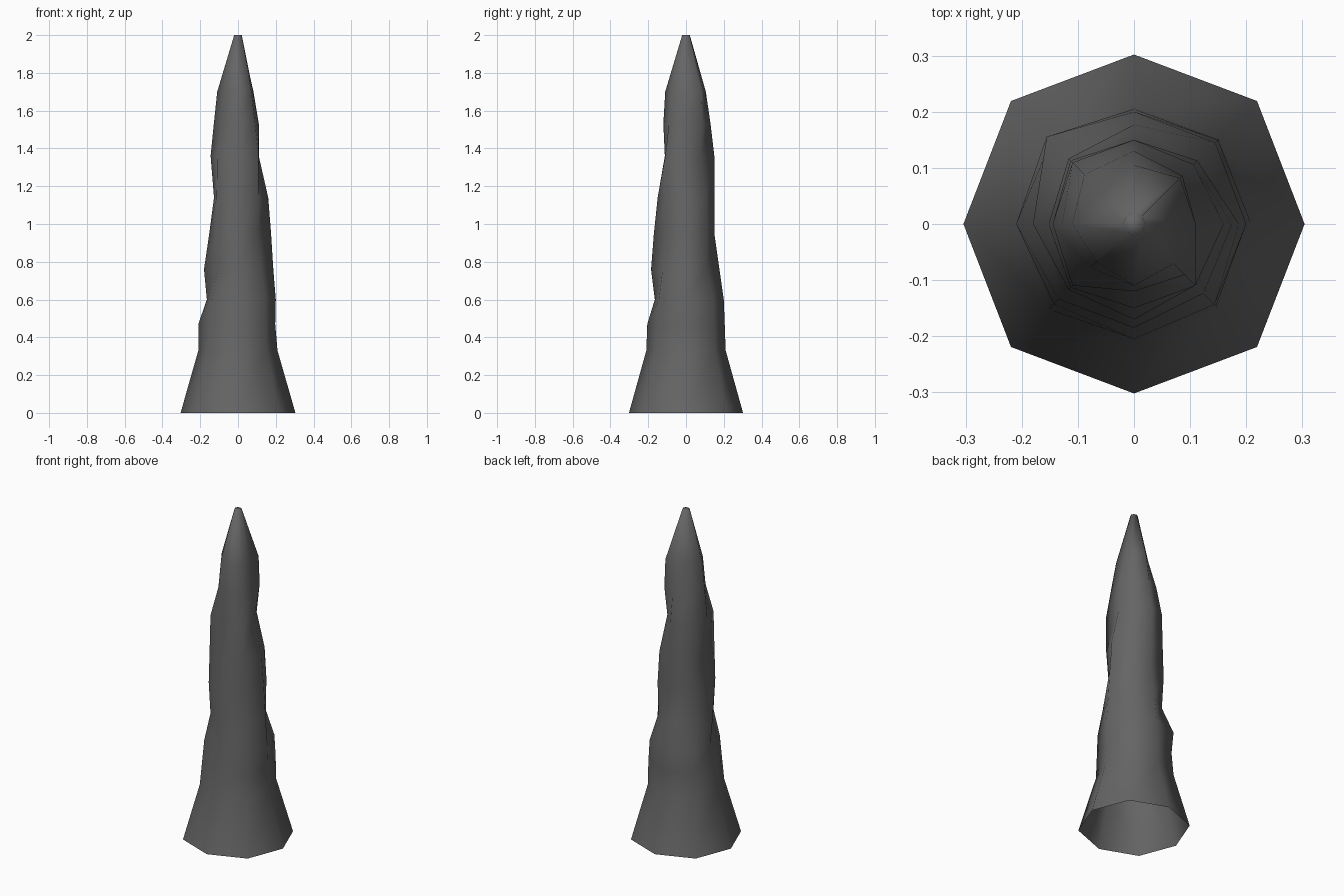
import bpy, bmesh, math

# dark stone colour
stone = bpy.data.materials.new("dark_grey_stone")
stone.diffuse_color = (0.13, 0.13, 0.13, 1)

# ring heights, and the bumpy radius profile of each of the eight ridges
HEIGHTS = [0, .33, .47, .6, .76, .95, 1.14, 1.36, 1.53, 1.7, 2]
RIDGES = [
    [.304, .209, .197, .200, .187, .175, .160, .110, .110, .080, .02],  # right
    [.310, .215, .212, .205, .155, .160, .150, .105, .122, .116, .02],
    [.302, .210, .205, .200, .177, .150, .150, .150, .130, .105, .02],  # back
    [.310, .220, .209, .220, .155, .165, .160, .155, .125, .080, .02],
    [.304, .210, .210, .165, .180, .152, .127, .145, .128, .110, .02],  # left
    [.310, .215, .202, .190, .155, .165, .160, .155, .110, .095, .02],
    [.302, .210, .205, .165, .185, .170, .150, .112, .120, .110, .02],  # front
    [.310, .212, .207, .203, .175, .142, .155, .155, .128, .100, .02],
]

# spire: rings skinned into a tapering shell, open below, capped at the tip
bm = bmesh.new()
n = len(RIDGES)
rings = []
for i, z in enumerate(HEIGHTS):
    rings.append([bm.verts.new((r[i] * math.cos(k * math.tau / n),
                                r[i] * math.sin(k * math.tau / n), z))
                  for k, r in enumerate(RIDGES)])
for low, high in zip(rings, rings[1:]):
    for k in range(n):
        j = (k + 1) % n
        bm.faces.new((low[k], low[j], high[j], high[k]))
bm.faces.new(rings[-1])
for f in bm.faces:
    f.smooth = True

mesh = bpy.data.meshes.new("rock_spire")
bm.to_mesh(mesh)
bm.free()
mesh.materials.append(stone)
bpy.context.collection.objects.link(bpy.data.objects.new("rock_spire", mesh))
